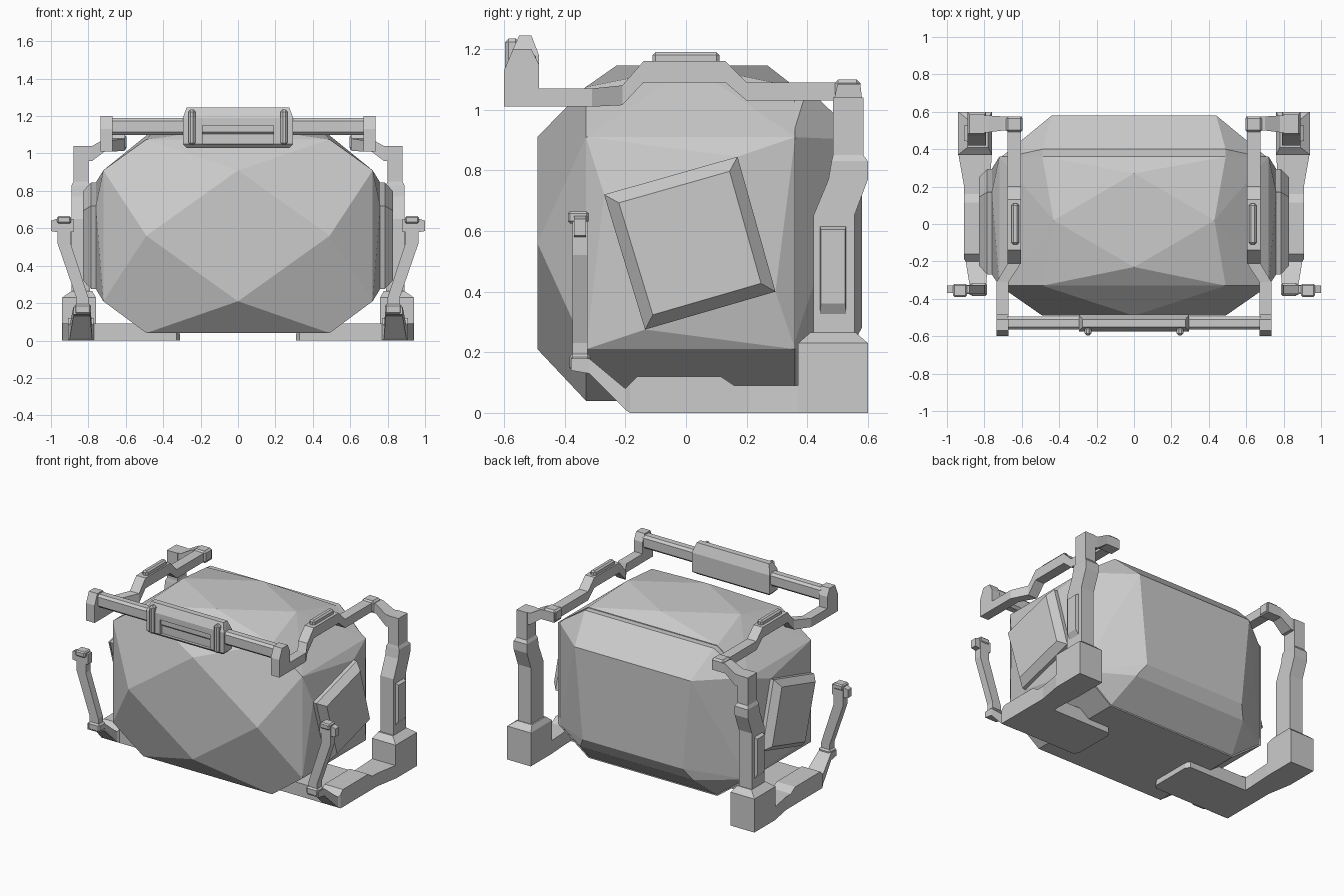
import bpy, bmesh
from itertools import product

if "Cube" in bpy.data.objects:
    bpy.data.objects.remove(bpy.data.objects["Cube"])


def finish(name, bm, mirror, bevel=0):
    bmesh.ops.recalc_face_normals(bm, faces=bm.faces[:])
    me = bpy.data.meshes.new(name)
    bm.to_mesh(me)
    bm.free()
    ob = bpy.data.objects.new(name, me)
    bpy.context.collection.objects.link(ob)
    if bevel:
        m = ob.modifiers.new("Bevel", 'BEVEL')
        m.width, m.segments, m.limit_method = bevel, 1, 'ANGLE'
    if mirror:
        ob.modifiers.new("Mirror", 'MIRROR').use_mirror_merge = False
    return ob


def hull(name, pts, mirror=False, bevel=0):
    bm = bmesh.new()
    for p in pts:
        bm.verts.new(p)
    r = bmesh.ops.convex_hull(bm, input=bm.verts[:])
    junk = [v for v in bm.verts if not v.link_faces]
    bmesh.ops.delete(bm, geom=junk, context='VERTS')
    bmesh.ops.dissolve_limit(bm, angle_limit=0.01, verts=bm.verts[:], edges=bm.edges[:])
    return finish(name, bm, mirror, bevel)


def box(name, x, y, z, mirror=False, bevel=0):
    return hull(name, product(x, y, z), mirror, bevel)


def loft(name, axis, rings, mirror=True, bevel=0):
    """Rectangular sections (t, a0, a1, b0, b1) strung along an axis."""
    bm = bmesh.new()
    prev = None
    for t, a0, a1, b0, b1 in rings:
        ring = []
        for a, b in ((a0, b0), (a1, b0), (a1, b1), (a0, b1)):
            co = [a, b]
            co.insert(axis, t)
            ring.append(bm.verts.new(co))
        if prev:
            for i in range(4):
                j = (i + 1) % 4
                bm.faces.new((prev[i], prev[j], ring[j], ring[i]))
        else:
            bm.faces.new(ring)
        prev = ring
    bm.faces.new(prev)
    return finish(name, bm, mirror, bevel)


S = (-1, 1)
side_rect = [(-.27, .72), (.17, .845), (.295, .40), (-.135, .275)]

# faceted main body: octagonal section, diamond facets on front and top
pts = [(0, -.49, .91), (0, -.49, .21), (0, -.23, 1.145), (0, .27, 1.145)]
for s in S:
    pts += [(s * .49, -.49, .56), (s * .43, .02, 1.145)]
    pts += [(s * .49, y, 1.075) for y in (-.33, .36)]
    pts += [(s * .49, y, .04) for y in (-.33, .36)]
    pts += [(s * .72, y, z) for y in (-.33, .36) for z in (.21, .91)]
    pts += [(s * .76, y, z) for y, z in side_rect]
hull("body", pts)

# rear shell with bevelled panel
pts = []
for s in S:
    pts += [(s * .72, .35, .21), (s * .72, .35, .91), (s * .49, .35, .04), (s * .49, .40, 1.07),
            (s * .49, .35, 1.07), (s * .49, .535, .90), (s * .44, .58, .90),
            (s * .43, .535, .20), (s * .38, .58, .28)]
hull("rear_shell", pts)

# tilted side panels
cy = sum(p[0] for p in side_rect) / 4
cz = sum(p[1] for p in side_rect) / 4
pts = [(x, cy + (y - cy) * k, cz + (z - cz) * k)
       for x, k in ((.74, 1), (.785, 1), (.83, .83)) for y, z in side_rect]
hull("side_panel", pts, True)

# foot rails, running from the rear block up to the lever base
loft("foot_rail", 1, [(-.38, .79, .88, .14, .18), (-.32, .79, .88, .13, .18),
                      (-.20, .78, .90, .01, .08), (-.185, .77, .91, 0, .095),
                      (-.16, .77, .91, 0, .12), (.115, .77, .91, 0, .12),
                      (.16, .77, .91, 0, .09), (.21, .77, .91, 0, .09),
                      (.38, .76, .94, 0, .09)])
hull("foot_plate", [(x, y, z) for x, y, z in product((.33, .80), (-.185, .15), (0, .09))]
     + [(.31, -.15, 0), (.31, .12, 0), (.31, -.15, .03), (.31, .12, .03)], True)
loft("foot_block", 2, [(0, .76, .94, .37, .60), (.23, .76, .94, .37, .60),
                       (.265, .78, .89, .41, .56)])

# rear posts with a stepped collar and outer pad
loft("rear_post", 2, [(.25, .79, .89, .42, .555), (.65, .79, .89, .42, .555),
                      (.77, .79, .89, .47, .60), (.83, .79, .89, .48, .60),
                      (.85, .80, .88, .485, .585), (1.04, .80, .88, .485, .585)])
hull("post_pad", [(.88, y, z) for y in (.44, .53) for z in (.31, .62)]
     + [(.91, y, z) for y in (.445, .525) for z in (.36, .605)], True)

# cross links from post to arm
loft("arm_link", 0, [(.88, .49, .58, .96, 1.04), (.78, .49, .58, .96, 1.04),
                     (.70, .50, .575, 1.02, 1.085), (.60, .50, .575, 1.02, 1.085)])
box("arm_joint", (.595, .685), (.49, .575), (1.02, 1.10), True, .012)

# upper arms
loft("upper_arm", 1, [(.56, .605, .675, 1.03, 1.09), (.20, .605, .675, 1.03, 1.09),
                      (.13, .605, .675, 1.09, 1.16), (-.14, .605, .675, 1.09, 1.16),
                      (-.21, .605, .675, 1.015, 1.08), (-.31, .67, .735, 1.01, 1.07),
                      (-.59, .67, .735, 1.01, 1.07)])
box("arm_pad", (.615, .655), (-.11, .11), (1.15, 1.19), True, .01)

# handle ends, bar and grip
ends = [(-.60, 1.01), (-.60, 1.13), (-.57, 1.20), (-.51, 1.20), (-.485, 1.15), (-.485, 1.01)]
hull("handle_end", [(x, y, z) for x in (.67, .735) for y, z in ends], True)
box("handle_bar", (-.69, .69), (-.565, -.495), (1.10, 1.19), bevel=.015)
prof = [(-.575, 1.05), (-.575, 1.19), (-.55, 1.245), (-.51, 1.245), (-.485, 1.18),
        (-.485, 1.05), (-.51, 1.03), (-.555, 1.03)]
grip = hull("grip", [(x * (.275 if z > 1.2 or z < 1.04 else .295), y, z) for x in S for y, z in prof])
cutter = box("grip_cutter", (-.19, .19), (-.65, -.555), (1.05, 1.15))
cutter.hide_render = True
cutter.hide_set(True)
m = grip.modifiers.new("Recess", 'BOOLEAN')
m.object, m.operation, m.solver = cutter, 'DIFFERENCE', 'EXACT'
box("grip_clip", (.228, .265), (-.597, -.55), (1.045, 1.235), True, .012)

# front levers: base cap, leaning bar, head and pin
box("lever_base", (.785, .875), (-.385, -.315), (.14, .195), True, .01)
loft("lever_bar", 2, [(.17, .795, .865, -.375, -.325), (.23, .80, .865, -.375, -.325),
                      (.52, .895, .965, -.375, -.325), (.65, .895, .965, -.375, -.325)])
box("lever_head", (.893, .967), (-.39, -.32), (.625, .665), True, .008)
loft("lever_pin", 0, [(.88, -.37, -.33, .58, .65), (.97, -.37, -.33, .58, .65),
                      (1.0, -.37, -.33, .585, .64)])
